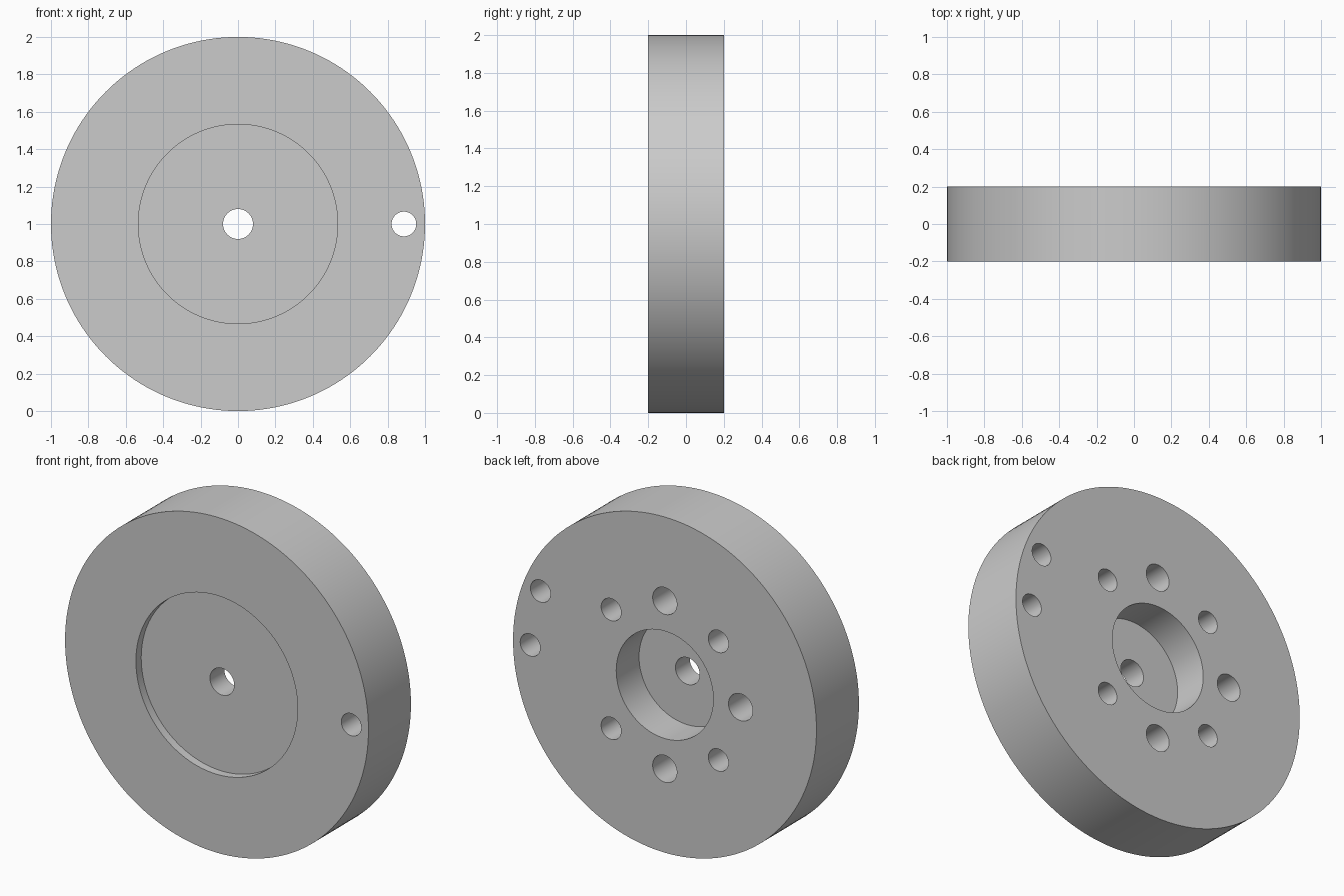
import bpy
from math import sin, cos, pi, radians

cube = bpy.data.objects.get("Cube")
if cube:
    bpy.data.objects.remove(cube, do_unlink=True)

RADIUS, HALF = 1.0, 0.2          # disc radius and half thickness
BLIND = 0.27                     # depth of the blind holes

grey = bpy.data.materials.new("plain grey")
grey.use_nodes = True
colour = (0.6, 0.6, 0.6, 1)
grey.diffuse_color = colour
grey.node_tree.nodes["Principled BSDF"].inputs["Base Color"].default_value = colour


def cylinder(name, radius, y0, y1, distance=0, angle=0, sides=64):
    """Cylinder along y from y0 to y1, placed on a polar position in the face."""
    a = radians(angle)
    bpy.ops.mesh.primitive_cylinder_add(
        vertices=sides, radius=radius, depth=y1 - y0, rotation=(pi / 2, 0, 0),
        location=(distance * cos(a), (y0 + y1) / 2, RADIUS + distance * sin(a)))
    ob = bpy.context.object
    ob.name = name
    bpy.ops.object.transform_apply(location=True, rotation=True, scale=True)
    ob.data.materials.append(grey)
    return ob


disc = cylinder("disc_body", RADIUS, -HALF, HALF, sides=160)
over = HALF + 0.1                # cutters stick out past the faces

# Recesses, centre bore and the through hole near the rim
cutters = [
    cylinder("front_recess_cutter", 0.533, -over, -HALF + 0.05, sides=128),
    cylinder("back_recess_cutter", 0.32, HALF - 0.215, over, sides=96),
    cylinder("bore_cutter", 0.08, -over, over),
    cylinder("rim_hole_cutter", 0.066, -over, over, 0.887),
    cylinder("rim_blind_hole_cutter", 0.066, HALF - BLIND, over, 0.887, 22.5),
]

# Ring of blind holes in the back: large on the axes, small on the diagonals
for angle in range(45, 360, 45):
    size = 0.066 if angle % 90 else 0.08
    cutters.append(cylinder("ring_hole_cutter", size, HALF - BLIND, over, 0.5, angle))

bpy.ops.object.select_all(action='DESELECT')
bpy.context.view_layer.objects.active = disc
disc.select_set(True)
for cutter in cutters:
    cutter.hide_render = True
    mod = disc.modifiers.new("cut", 'BOOLEAN')
    mod.operation = 'DIFFERENCE'
    mod.solver = 'EXACT'
    mod.object = cutter
    bpy.ops.object.modifier_apply(modifier=mod.name)
    bpy.data.objects.remove(cutter, do_unlink=True)

bpy.ops.object.shade_smooth_by_angle(angle=radians(30))
